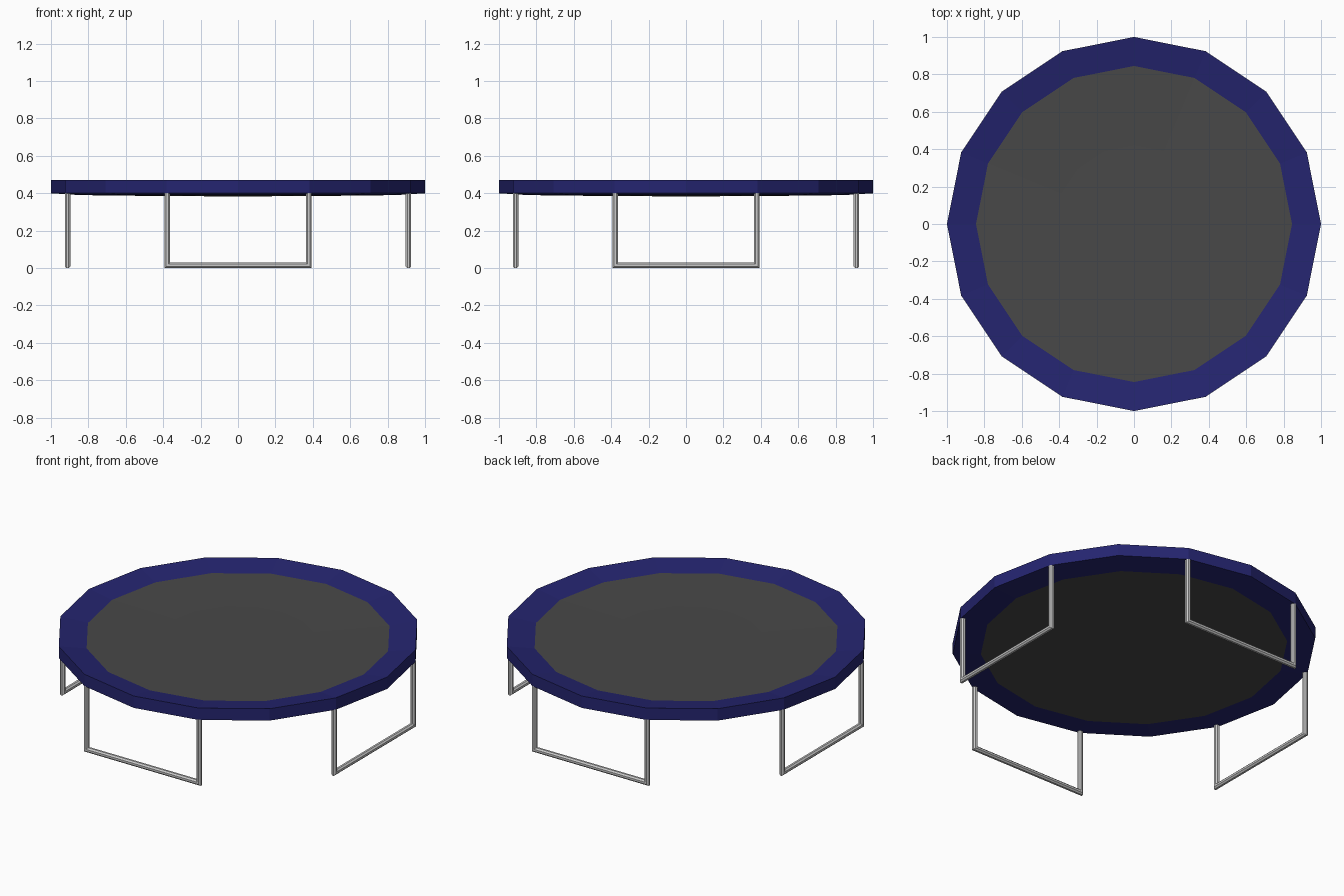
import bpy, bmesh
from math import cos, sin, pi

if "Cube" in bpy.data.objects:
    bpy.data.objects.remove(bpy.data.objects["Cube"])

SIDES = 16


def make_object(name, bm, color=None):
    bmesh.ops.remove_doubles(bm, verts=bm.verts, dist=1e-5)
    bmesh.ops.recalc_face_normals(bm, faces=bm.faces)
    me = bpy.data.meshes.new(name)
    bm.to_mesh(me)
    bm.free()
    ob = bpy.data.objects.new(name, me)
    bpy.context.collection.objects.link(ob)
    if color:
        mat = bpy.data.materials.new(name + "_colour")
        mat.diffuse_color = (*color, 1)
        mat.use_nodes = True
        mat.node_tree.nodes["Principled BSDF"].inputs["Base Color"].default_value = mat.diffuse_color
        me.materials.append(mat)
    return ob


def lathe(name, profile, color):
    """Revolve a (radius, z) profile into a flat-sided ring or dish."""
    bm = bmesh.new()
    rings = []
    for r, z in profile:
        if r == 0:
            rings.append([bm.verts.new((0, 0, z))] * SIDES)
        else:
            rings.append([bm.verts.new((r * cos(2 * pi * i / SIDES),
                                        r * sin(2 * pi * i / SIDES), z))
                          for i in range(SIDES)])
    for a, b in zip(rings, rings[1:]):
        for i in range(SIDES):
            j = (i + 1) % SIDES
            bm.faces.new(dict.fromkeys((a[i], a[j], b[j], b[i])))
    return make_object(name, bm, color)


# Padded rim, sloping slightly inwards
lathe("rim_padding", [(0.845, 0.447), (1, 0.472), (1, 0.40), (0.845, 0.39),
                      (0.845, 0.447)], (0.018, 0.018, 0.16))

# Jumping mat, sagging a little in the middle
lathe("jumping_mat", [(0, 0.440), (0.42, 0.442), (0.845, 0.447),
                      (0.845, 0.39), (0.42, 0.385), (0, 0.383)],
      (0.065, 0.065, 0.065))


# U-shaped tube legs with mitred corners, one per side
def leg(name, turn, half=0.378, dist=0.911, radius=0.0145, top=0.402, n=8):
    bm = bmesh.new()
    loops = [[] for _ in range(4)]
    for k in range(n):
        t = 2 * pi * (k + 0.5) / n
        s, d = radius * cos(t) / cos(pi / n), radius * sin(t) / cos(pi / n)
        x, z = half + s, radius - s
        for loop, (px, pz) in zip(loops, ((-x, top), (-x, z), (x, z), (x, top))):
            loop.append(bm.verts.new((px, -dist + d, pz)))
    for a, b in zip(loops, loops[1:]):
        for i in range(n):
            j = (i + 1) % n
            bm.faces.new((a[i], a[j], b[j], b[i]))
    bm.faces.new(loops[0])
    bm.faces.new(loops[-1])
    make_object(name, bm).rotation_euler.z = turn


for i, side in enumerate(("front", "right", "back", "left")):
    leg(side + "_leg", i * pi / 2)
